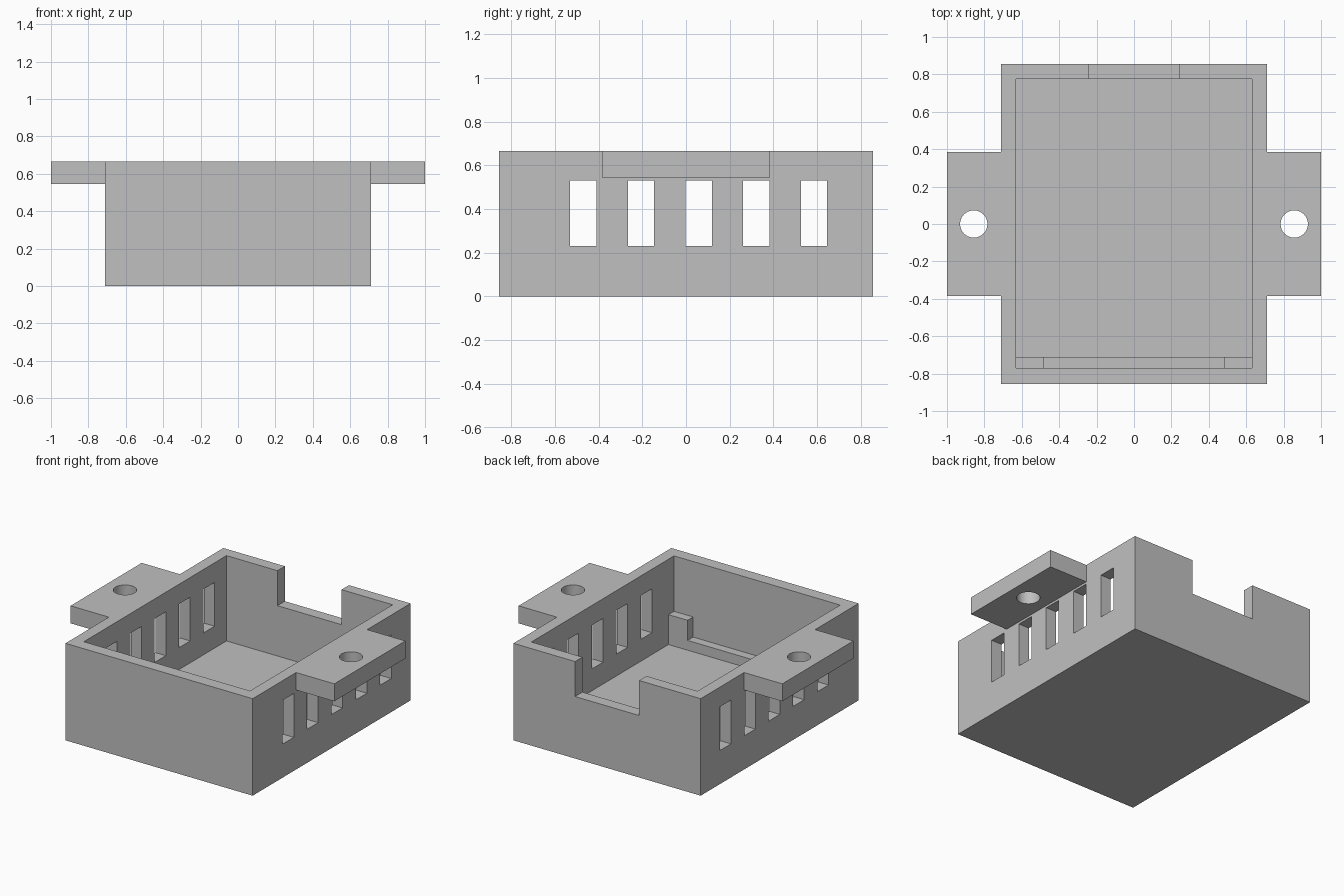
import bpy
import math

cube = bpy.data.objects.get("Cube")
if cube:
    bpy.data.objects.remove(cube, do_unlink=True)

grey = bpy.data.materials.new("plain grey")
grey.use_nodes = True
COLOUR = (0.527, 0.527, 0.527, 1)
grey.diffuse_color = COLOUR
grey.node_tree.nodes["Principled BSDF"].inputs["Base Color"].default_value = COLOUR


def box(name, x, y, z):
    """Box from (low, high) spans on each axis."""
    spans = (x, y, z)
    bpy.ops.mesh.primitive_cube_add(size=1, location=[(a + b) / 2 for a, b in spans])
    ob = bpy.context.object
    ob.name = name
    ob.scale = [b - a for a, b in spans]
    bpy.ops.object.transform_apply(location=True, rotation=False, scale=True)
    ob.data.materials.append(grey)
    return ob


def combine(target, tool, operation="DIFFERENCE"):
    """Apply a boolean, then discard the tool object."""
    tool.hide_render = True
    mod = target.modifiers.new("boolean", "BOOLEAN")
    mod.operation = operation
    mod.solver = "EXACT"
    mod.object = tool
    bpy.ops.object.select_all(action="DESELECT")
    bpy.context.view_layer.objects.active = target
    target.select_set(True)
    bpy.ops.object.modifier_apply(modifier=mod.name)
    bpy.data.objects.remove(tool, do_unlink=True)


WIDTH, DEPTH, TOP = 0.71, 0.855, 0.665
FLOOR = 0.08

# Outer shell with the mounting ears
tray = box("tray", (-WIDTH, WIDTH), (-DEPTH, DEPTH), (0, TOP))
ears = box("ear_plate", (-1, 1), (-0.385, 0.385), (0.545, TOP))
combine(tray, ears, "UNION")

# Open cavity
combine(tray, box("cavity", (-0.63, 0.63), (-0.77, 0.775), (FLOOR, 1)))

# Cable notch in the back wall
combine(tray, box("notch", (-0.243, 0.243), (0.7, 1), (0.425, 1)))

# Vent slots through both side walls
for i in range(5):
    y = 0.058 + (i - 2) * 0.264
    combine(tray, box("slot", (-0.9, 0.9), (y - 0.06, y + 0.06), (0.23, 0.53)))

# Screw holes in the ears
for side in (-1, 1):
    bpy.ops.mesh.primitive_cylinder_add(
        vertices=48, radius=0.073, depth=0.5, location=(side * 0.857, 0, 0.6))
    combine(tray, bpy.context.object)

tray.select_set(True)
bpy.ops.object.shade_smooth_by_angle(angle=math.radians(30))

# Low ledge and two corner stops inside the front wall
box("ledge", (-0.485, 0.485), (-0.77, -0.71), (FLOOR, 0.147))
box("left_stop", (0.485, 0.63), (-0.77, -0.71), (FLOOR, 0.285))
box("right_stop", (-0.63, -0.485), (-0.77, -0.71), (FLOOR, 0.285))
